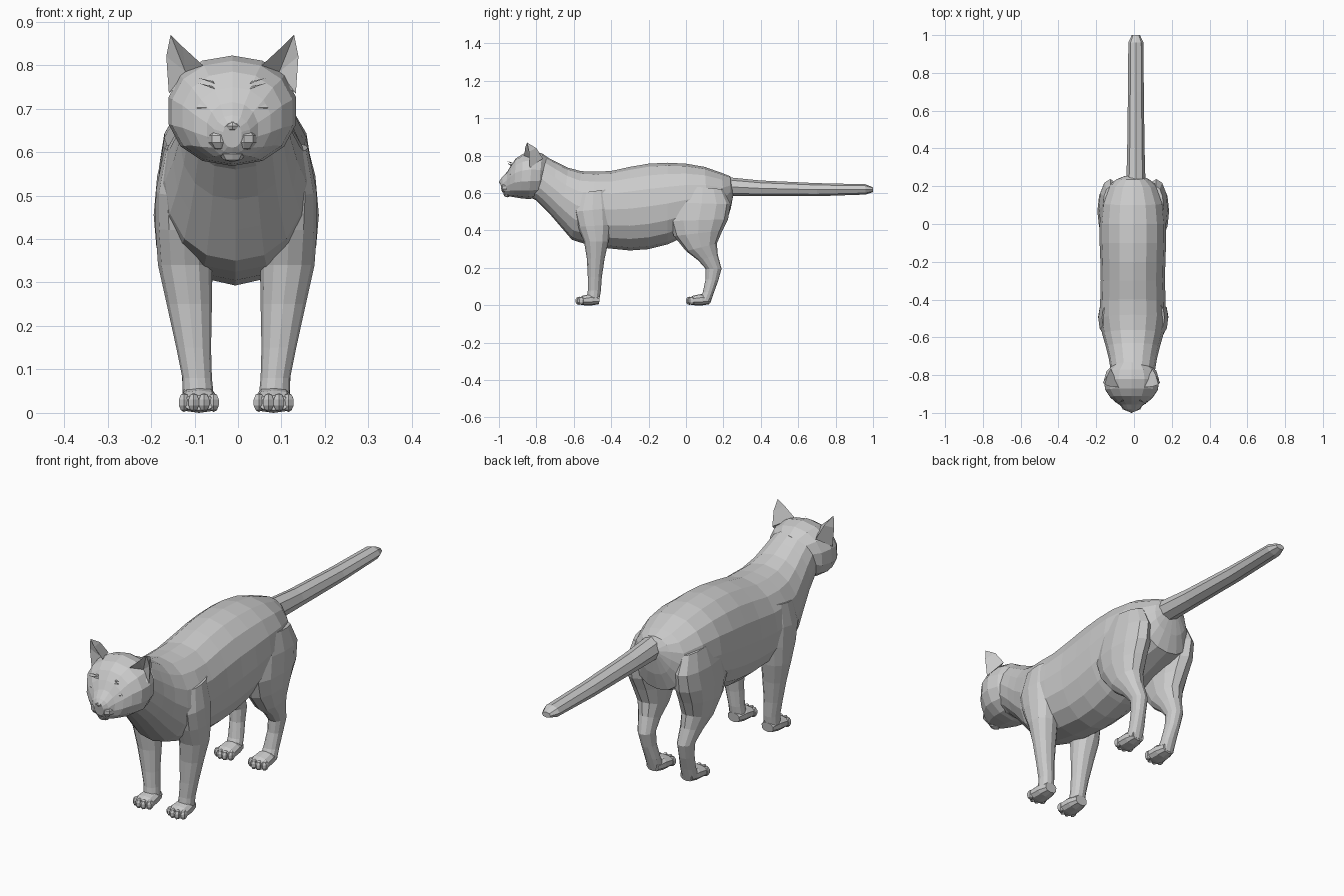
import bpy, bmesh, math
from mathutils import Vector, Matrix

fur = bpy.data.materials.new("grey fur")
fur.diffuse_color = (0.6, 0.6, 0.6, 1)


def finish(name, bm):
    bmesh.ops.recalc_face_normals(bm, faces=bm.faces[:])
    me = bpy.data.meshes.new(name)
    bm.to_mesh(me)
    bm.free()
    me.materials.append(fur)
    ob = bpy.data.objects.new(name, me)
    bpy.context.collection.objects.link(ob)
    return ob


def loft(name, rings, sides=12, power=2.0, x0=0.0, side=1, dy=0.0):
    """Each ring: edge point A (y,z), edge point B (y,z), half width, [x centre]."""
    bm = bmesh.new()
    loops = []
    for r in rings:
        ya, za, yb, zb, w = r[:5]
        cx = x0 + side * (r[5] if len(r) > 5 else 0)
        loop = []
        for i in range(sides):
            t = 2 * math.pi * i / sides
            c, s = math.cos(t), math.sin(t)
            c = math.copysign(abs(c) ** (2 / power), c)
            s = math.copysign(abs(s) ** (2 / power), s)
            loop.append(bm.verts.new((cx + w * s,
                                      dy + (ya + yb) / 2 + c * (ya - yb) / 2,
                                      (za + zb) / 2 + c * (za - zb) / 2)))
        loops.append(loop)
    for a, b in zip(loops, loops[1:]):
        for i in range(sides):
            j = (i + 1) % sides
            bm.faces.new((a[i], a[j], b[j], b[i]))
    bm.faces.new(loops[0])
    bm.faces.new(loops[-1])
    return finish(name, bm)


def blob(name, loc, scale, seg=8, rings=6):
    bm = bmesh.new()
    m = Matrix.Translation(loc) @ Matrix.Diagonal((*scale, 1))
    bmesh.ops.create_uvsphere(bm, u_segments=seg, v_segments=rings, radius=1, matrix=m)
    return finish(name, bm)


# Torso, chest and neck
loft("torso", [
    (0.255, 0.655, 0.255, 0.60, 0.04),
    (0.235, 0.69, 0.24, 0.52, 0.085),
    (0.19, 0.708, 0.215, 0.44, 0.13),
    (0.10, 0.74, 0.12, 0.41, 0.165),
    (0.0, 0.757, 0.0, 0.37, 0.176),
    (-0.1, 0.762, -0.1, 0.325, 0.176),
    (-0.2, 0.757, -0.2, 0.30, 0.172),
    (-0.3, 0.74, -0.3, 0.293, 0.17),
    (-0.4, 0.718, -0.42, 0.305, 0.173),
    (-0.48, 0.714, -0.53, 0.325, 0.175),
    (-0.56, 0.717, -0.61, 0.35, 0.162),
    (-0.63, 0.735, -0.67, 0.42, 0.143),
    (-0.69, 0.765, -0.73, 0.49, 0.128),
    (-0.74, 0.79, -0.80, 0.56, 0.118),
    (-0.78, 0.80, -0.88, 0.60, 0.09)], sides=16, power=2.15, x0=-0.006)

# Tail
loft("tail", [
    (0.17, 0.70, 0.19, 0.56, 0.05),
    (0.25, 0.682, 0.25, 0.583, 0.05),
    (0.40, 0.667, 0.40, 0.583, 0.046),
    (0.70, 0.653, 0.70, 0.583, 0.042),
    (0.96, 0.647, 0.96, 0.592, 0.04),
    (1.0, 0.63, 1.0, 0.605, 0.022)], sides=8, x0=0.01)

# Head with tapering muzzle
HX = -0.013
loft("head", [
    (-0.73, 0.785, -0.75, 0.60, 0.09),
    (-0.77, 0.812, -0.79, 0.575, 0.135),
    (-0.82, 0.822, -0.84, 0.568, 0.15),
    (-0.87, 0.81, -0.885, 0.572, 0.142),
    (-0.91, 0.785, -0.92, 0.578, 0.117),
    (-0.935, 0.75, -0.945, 0.582, 0.09),
    (-0.955, 0.715, -0.965, 0.588, 0.06),
    (-0.983, 0.685, -0.975, 0.597, 0.042),
    (-0.995, 0.668, -0.985, 0.61, 0.022)], sides=14, power=2.15, x0=HX)
blob("nose", (HX, -0.985, 0.66), (0.02, 0.015, 0.012), 6, 4)
blob("chin", (HX, -0.955, 0.595), (0.03, 0.022, 0.018), 8, 4)

front_leg = [
    (-0.57, 0.60, -0.42, 0.62, 0.035, 0.13),
    (-0.60, 0.50, -0.40, 0.52, 0.055, 0.13),
    (-0.58, 0.42, -0.40, 0.43, 0.065, 0.121),
    (-0.545, 0.34, -0.415, 0.34, 0.062, 0.118),
    (-0.53, 0.25, -0.435, 0.25, 0.052, 0.108),
    (-0.525, 0.15, -0.45, 0.15, 0.04, 0.098),
    (-0.525, 0.08, -0.455, 0.08, 0.034, 0.09),
    (-0.53, 0.03, -0.465, 0.015, 0.036, 0.086)]
hind_leg = [
    (-0.02, 0.64, 0.20, 0.62, 0.04, 0.12),
    (-0.07, 0.55, 0.238, 0.54, 0.06, 0.122),
    (-0.09, 0.45, 0.225, 0.46, 0.07, 0.12),
    (-0.065, 0.37, 0.195, 0.40, 0.067, 0.117),
    (0.0, 0.29, 0.165, 0.33, 0.058, 0.112),
    (0.065, 0.24, 0.17, 0.27, 0.045, 0.107),
    (0.105, 0.195, 0.19, 0.195, 0.036, 0.10),
    (0.105, 0.14, 0.172, 0.13, 0.032, 0.096),
    (0.09, 0.07, 0.15, 0.07, 0.034, 0.09),
    (0.075, 0.04, 0.13, 0.012, 0.036, 0.088)]
paw = [
    (-0.46, 0.05, -0.465, 0.006, 0.03, 0.086),
    (-0.51, 0.06, -0.50, 0.0, 0.042, 0.086),
    (-0.55, 0.052, -0.545, 0.0, 0.046, 0.086),
    (-0.572, 0.04, -0.575, 0.006, 0.038, 0.086)]

ear_pts = [
    (0.146, -0.835, 0.735), (0.152, -0.84, 0.82), (0.142, -0.85, 0.87),
    (0.114, -0.86, 0.842), (0.065, -0.865, 0.797),
    (0.11, -0.765, 0.785), (0.128, -0.80, 0.84), (0.108, -0.822, 0.785)]
ear_faces = [(0, 1, 6, 5), (1, 2, 6), (2, 3, 6), (3, 4, 5, 6), (0, 5, 4),
             (0, 1, 7), (1, 2, 7), (2, 3, 7), (3, 4, 7), (4, 0, 7)]

for s, tag in ((-1, "left"), (1, "right")):
    # Legs, paws and toes
    for leg, rings, dy in (("front", front_leg, 0), ("hind", hind_leg, 0.59)):
        loft(f"{leg}_leg_{tag}", rings, 12, 2.1, -0.004, s)
        loft(f"{leg}_paw_{tag}", paw, 10, 2.4, -0.004, s, dy)
        for i, off in enumerate((-0.034, -0.012, 0.012, 0.034)):
            fwd = -0.572 if abs(off) < 0.02 else -0.56
            blob(f"{leg}_toe_{tag}_{i}", (s * 0.086 - 0.004 + off, dy + fwd, 0.024),
                 (0.0145, 0.02, 0.022), 6, 5)
    # Hollow ears
    bm = bmesh.new()
    vs = [bm.verts.new((HX + s * x, y, z)) for x, y, z in ear_pts]
    for f in ear_faces:
        bm.faces.new([vs[i] for i in f])
    finish(f"ear_{tag}", bm)
    # Eyes and whisker pads
    blob(f"eye_{tag}", (HX + s * 0.06, -0.93, 0.702), (0.025, 0.018, 0.016), 6, 4)
    blob(f"whisker_pad_{tag}", (HX + s * 0.027, -0.962, 0.63), (0.03, 0.028, 0.027), 8, 5)
    # Brow hairs
    bm = bmesh.new()
    for k in range(2):
        z = 0.745 + 0.012 * k
        tri = [(0.04, -0.935, z), (0.045, -0.93, z + 0.006), (0.08, -0.955, z + 0.014)]
        bm.faces.new([bm.verts.new((HX + s * x, y, zz)) for x, y, zz in tri])
    finish(f"brow_hairs_{tag}", bm)
